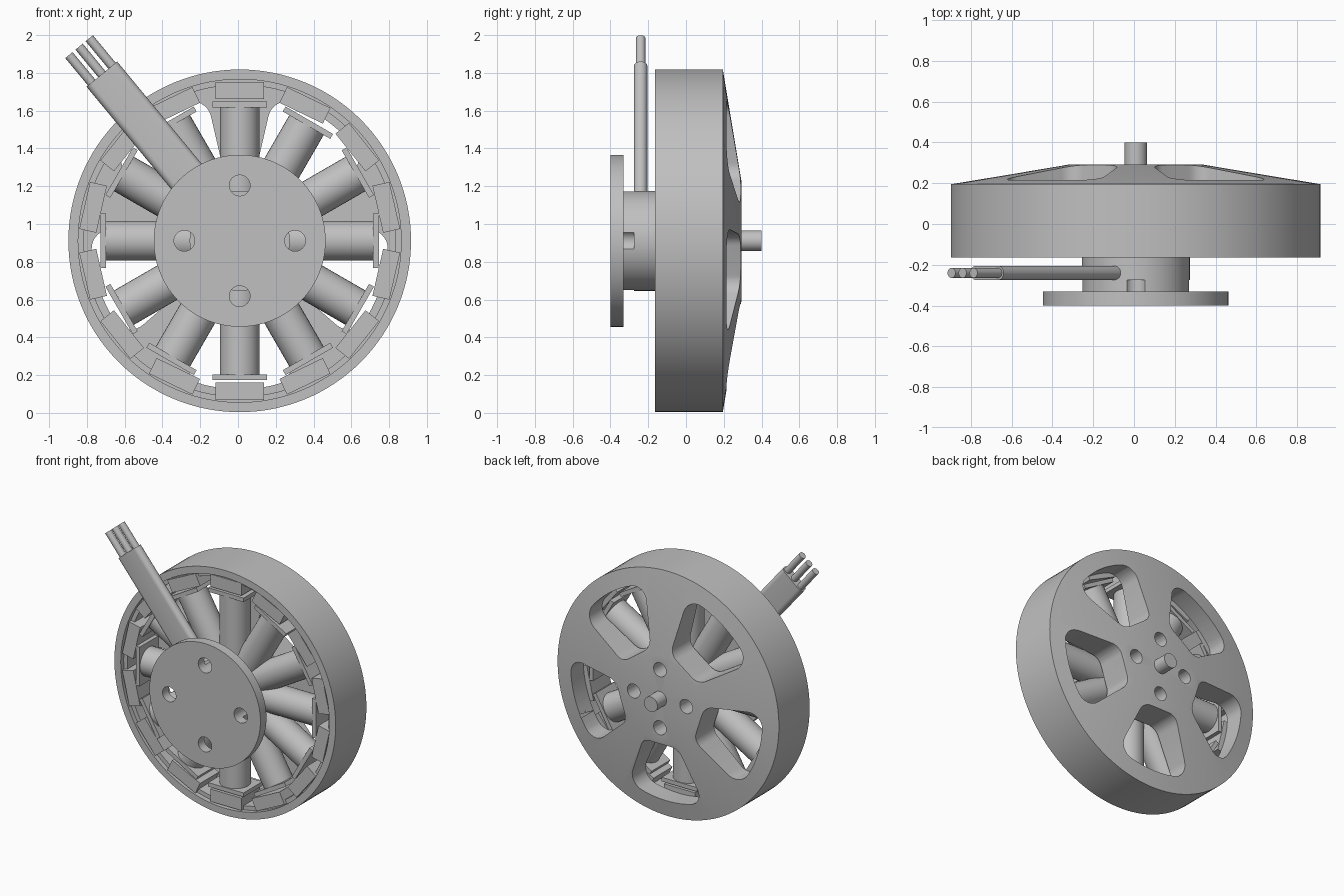
import bpy, bmesh, math
from mathutils import Matrix, Vector

if "Cube" in bpy.data.objects:
    bpy.data.objects.remove(bpy.data.objects["Cube"], do_unlink=True)

CENTRE = Vector((0.009, 0, 0.911))
TAU = math.tau

grey = bpy.data.materials.new("plain_grey")
grey.use_nodes = True
COLOUR = (0.53, 0.53, 0.53, 1)
grey.diffuse_color = COLOUR
grey.node_tree.nodes["Principled BSDF"].inputs["Base Color"].default_value = COLOUR


def finish(name, bm):
    """Turn a bmesh built around the motor axis into an object."""
    bmesh.ops.recalc_face_normals(bm, faces=bm.faces)
    mesh = bpy.data.meshes.new(name)
    bm.to_mesh(mesh)
    bm.free()
    mesh.materials.append(grey)
    ob = bpy.data.objects.new(name, mesh)
    ob.location = CENTRE
    bpy.context.collection.objects.link(ob)
    return ob


def smooth(ob):
    bpy.ops.object.select_all(action="DESELECT")
    ob.select_set(True)
    bpy.context.view_layer.objects.active = ob
    bpy.ops.object.shade_smooth_by_angle(angle=math.radians(30))


def radial(angle, y=0):
    """Local z points outward at the angle, local y stays on the axis."""
    return Matrix.Translation((0, y, 0)) @ Matrix.Rotation(math.pi / 2 - angle, 4, "Y")


def add_rod(bm, radius, start, end, frame, sides=32):
    """Cylinder along local z of the frame."""
    place = frame @ Matrix.Translation((0, 0, (start + end) / 2))
    bmesh.ops.create_cone(bm, cap_ends=True, segments=sides, radius1=radius,
                          radius2=radius, depth=end - start, matrix=place)


def add_box(bm, width, depth, start, end, frame):
    place = frame @ Matrix.Translation((0, 0, (start + end) / 2))
    bmesh.ops.create_cube(bm, size=1, matrix=place @ Matrix.Diagonal((width, depth, end - start, 1)))


# Frame whose local z runs along the motor axis
AXIS = Matrix.Rotation(-math.pi / 2, 4, "X")


def disc(name, radius, front, back, sides=64):
    bm = bmesh.new()
    add_rod(bm, radius, front, back, AXIS, sides)
    return finish(name, bm)


def lathe(name, profile, steps=128):
    bm = bmesh.new()
    verts = [bm.verts.new((r, y, 0)) for r, y in profile]
    edges = [bm.edges.new(pair) for pair in zip(verts, verts[1:])]
    bmesh.ops.spin(bm, geom=verts + edges, cent=(0, 0, 0), axis=(0, 1, 0),
                   angle=TAU, steps=steps, use_merge=True)
    bmesh.ops.remove_doubles(bm, verts=bm.verts, dist=1e-4)
    return finish(name, bm)


def cut(ob, cutter):
    cutter.hide_render = True
    mod = ob.modifiers.new("cut", "BOOLEAN")
    mod.operation = "DIFFERENCE"
    mod.solver = "EXACT"
    mod.object = cutter
    bpy.ops.object.select_all(action="DESELECT")
    ob.select_set(True)
    bpy.context.view_layer.objects.active = ob
    bpy.ops.object.modifier_apply(modifier=mod.name)


def hole_cutter(name, ring, radius, front, back):
    bm = bmesh.new()
    for i in range(4):
        spot = radial(i * TAU / 4) @ Vector((0, 0, ring))
        add_rod(bm, radius, front, back, Matrix.Translation(spot) @ AXIS)
    return finish(name, bm)


def window_outline(inner=0.335, outer=0.785, half=math.radians(23), big=0.1, small=0.09):
    """Rounded wedge, as (outward, sideways) points."""
    def arc(cx, cy, radius, a0, a1, n=8):
        return [(cx + radius * math.cos(a0 + (a1 - a0) * i / n),
                 cy + radius * math.sin(a0 + (a1 - a0) * i / n)) for i in range(n + 1)]
    side = half + math.pi / 2
    turn = half - math.asin(big / (outer - big))
    points = arc(0, 0, outer, 0, turn)[1:-1]
    points += arc((outer - big) * math.cos(turn), (outer - big) * math.sin(turn), big, turn, side)
    u = inner + small
    v = (u * math.sin(half) - small) / math.cos(half)
    points += arc(u, v, small, side, math.pi)
    return [(outer, 0)] + points + [(a, -b) for a, b in reversed(points)]


# Rotor bell: outer wall with a recessed inner ring, plus conical back plate
rotor = lathe("rotor_bell", [(0, 0.293), (0.32, 0.293), (0.907, 0.195), (0.907, -0.165),
                             (0.855, -0.165), (0.855, -0.13), (0.825, -0.13),
                             (0.825, 0.07), (0, 0.07)])

# Five windows and four bolt holes through the back plate
bm = bmesh.new()
for i in range(5):
    frame = radial(-math.pi / 2 + i * TAU / 5)
    face = bm.faces.new([bm.verts.new(frame @ Vector((v, 0.02, u))) for u, v in window_outline()])
    out = bmesh.ops.extrude_face_region(bm, geom=[face])["geom"]
    bmesh.ops.translate(bm, vec=(0, 0.4, 0), verts=[e for e in out if isinstance(e, bmesh.types.BMVert)])
windows = finish("window_cutter", bm)
back_holes = hole_cutter("back_hole_cutter", 0.215, 0.052, 0.02, 0.4)

# Stator base: mounting flange and hub with blind screw holes
flange = disc("mounting_flange", 0.455, -0.4, -0.33, 96)
hub = disc("stator_hub", 0.265, -0.33, 0.05)
front_holes = hole_cutter("front_hole_cutter", 0.293, 0.055, -0.5, -0.275)

for body, cutter in ((rotor, windows), (rotor, back_holes), (flange, front_holes), (hub, front_holes)):
    cut(body, cutter)
for cutter in (windows, back_holes, front_holes):
    bpy.data.objects.remove(cutter, do_unlink=True)

# Shaft
shaft = disc("shaft", 0.055, 0.02, 0.4, 32)

# Twelve wound teeth with flat pole plates
coils, plates = bmesh.new(), bmesh.new()
for i in range(12):
    frame = radial(i * TAU / 12, -0.045)
    add_rod(coils, 0.105, 0.2, 0.71, frame)
    add_box(plates, 0.29, 0.22, 0.707, 0.737, frame)
coils = finish("stator_coils", coils)
finish("pole_plates", plates)

# Fourteen magnets seated in the inner ring
bm = bmesh.new()
for i in range(14):
    add_box(bm, 0.255, 0.22, 0.75, 0.842, radial(math.pi / 2 + i * TAU / 14, -0.045))
finish("magnets", bm)

# Flat cable with rounded edges, and three wires
CABLE = radial(math.radians(129.6), -0.24)
bm = bmesh.new()
add_box(bm, 0.21, 0.07, 0.19, 1.145, CABLE)
along = (CABLE.to_3x3() @ Vector((0, 0, 1))).normalized()
long_edges = [e for e in bm.edges
              if abs((e.verts[0].co - e.verts[1].co).normalized().dot(along)) > 0.9]
bmesh.ops.bevel(bm, geom=long_edges, offset=0.034, segments=6, profile=0.5, affect="EDGES")
cable = finish("cable_sleeve", bm)

bm = bmesh.new()
for side in (-0.07, 0, 0.07):
    add_rod(bm, 0.025, 1.1, 1.334, CABLE @ Matrix.Translation((side, 0, 0)), 24)
wires = finish("wires", bm)

for ob in (rotor, flange, hub, shaft, coils, cable, wires):
    smooth(ob)
